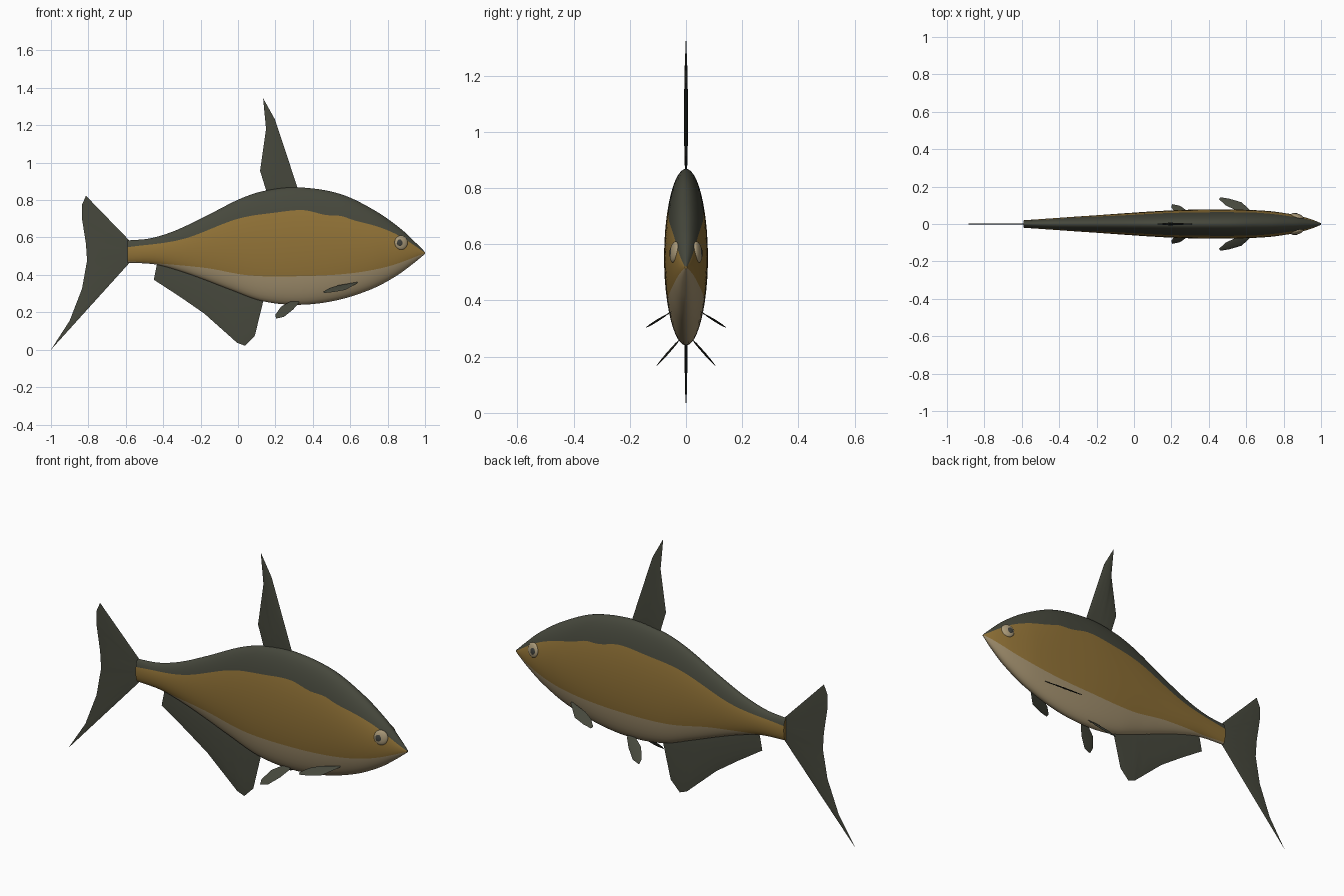
import bpy, bmesh, math
from mathutils import Vector

if "Cube" in bpy.data.objects:
    bpy.data.objects.remove(bpy.data.objects["Cube"])


def material(name, rgb):
    m = bpy.data.materials.new(name)
    m.diffuse_color = (*rgb, 1)
    m.use_nodes = True
    m.node_tree.nodes["Principled BSDF"].inputs["Base Color"].default_value = m.diffuse_color
    return m


DARK = material("dark olive", (0.062, 0.065, 0.046))
GOLD = material("golden brown", (0.285, 0.17, 0.038))
BELLY = material("pale belly", (0.37, 0.285, 0.16))
EYE = material("eye tan", (0.40, 0.32, 0.19))
PUPIL = material("pupil grey", (0.05, 0.052, 0.045))


def finish(bm, name, mats, angle=35):
    bmesh.ops.recalc_face_normals(bm, faces=bm.faces[:])
    me = bpy.data.meshes.new(name)
    bm.to_mesh(me)
    bm.free()
    ob = bpy.data.objects.new(name, me)
    bpy.context.collection.objects.link(ob)
    for m in mats:
        me.materials.append(m)
    bpy.ops.object.select_all(action='DESELECT')
    ob.select_set(True)
    bpy.context.view_layer.objects.active = ob
    bpy.ops.object.shade_smooth_by_angle(angle=math.radians(angle))
    return ob


def curve(pts, x):
    """Smooth curve through (x, value) points."""
    def slope(i):
        a, b = pts[max(i - 1, 0)], pts[min(i + 1, len(pts) - 1)]
        return (b[1] - a[1]) / (b[0] - a[0])
    i = 0
    while i < len(pts) - 2 and x > pts[i + 1][0]:
        i += 1
    (x0, y0), (x1, y1) = pts[i], pts[i + 1]
    h = x1 - x0
    t = (x - x0) / h
    return ((2*t**3 - 3*t*t + 1) * y0 + (t**3 - 2*t*t + t) * h * slope(i)
            + (3*t*t - 2*t**3) * y1 + (t**3 - t*t) * h * slope(i + 1))


# Body: side profile, half width and the two colour lines
TOP = [(-.59, .584), (-.47, .595), (-.34, .635), (-.18, .71), (.01, .806), (.144, .85),
       (.32, .868), (.545, .833), (.73, .745), (.866, .65), (.947, .575), (1, .522)]
LOW = [(-.59, .465), (-.444, .456), (-.31, .42), (-.18, .374), (-.04, .32), (.128, .26),
       (.32, .24), (.518, .262), (.705, .32), (.84, .39), (.93, .455), (1, .512)]
WIDE = [(-.59, .02), (-.2, .047), (.2, .073), (.45, .078), (.7, .071), (.85, .051),
        (.94, .028), (1, .004)]
UPPER = [(-.59, .548), (-.3, .59), (0, .70), (.2, .733), (.35, .746), (.47, .72), (.55, .715),
         (.62, .692), (.75, .657), (.86, .61), (1, .519)]
LOWER = [(-.59, .474), (-.18, .438), (.06, .397), (.33, .393), (.6, .408), (.81, .447), (1, .516)]

RINGS, SEG = 72, 8
bm = bmesh.new()
rings = []
for i in range(RINGS + 1):
    x = -.59 + 1.59 * i / RINGS
    t, b, w = curve(TOP, x), curve(LOW, x), curve(WIDE, x)
    zc, a = (t + b) / 2, (t - b) / 2
    up, lo = (math.asin(max(-.97, min(.97, (curve(c, x) - zc) / a))) for c in (UPPER, LOWER))
    lo = min(lo, up - .05)
    stops = [math.pi / 2, up, lo, -math.pi / 2]
    angs = [stops[k] + (stops[k + 1] - stops[k]) * j / SEG for k in range(3) for j in range(SEG)]
    angs.append(stops[3])
    side = [(w * math.cos(g), zc + a * math.sin(g)) for g in angs]
    loop = side + [(-y, z) for y, z in side[-2:0:-1]]
    rings.append([bm.verts.new((x, y, z)) for y, z in loop])
n = len(rings[0])
for r0, r1 in zip(rings, rings[1:]):
    for j in range(n):
        f = bm.faces.new((r0[j], r0[(j + 1) % n], r1[(j + 1) % n], r1[j]))
        f.material_index = min(j, n - 1 - j) // SEG
for r in (rings[0], rings[-1]):
    bm.faces.new(r).material_index = 1
finish(bm, "body", [DARK, GOLD, BELLY], 50)


def along(pts, u):
    s = u * (len(pts) - 1)
    i = min(int(s), len(pts) - 2)
    return Vector(pts[i]).lerp(Vector(pts[i + 1]), s - i)


def fin(name, root, tip, thick, rays=4, side=0, y0=0, z0=0, lean=0):
    """Thin ribbed fin between a root line and a tip line; leans outward below z0."""
    bm = bmesh.new()
    nu, nv = rays * (len(tip) - 1), 8
    normal = Vector((0, 1, side * lean)).normalized()
    for s in (1, -1):
        grid = []
        for i in range(nu + 1):
            u, row = i / nu, []
            for j in range(nv + 1):
                v = j / nv
                p = along(root, u).lerp(along(tip, u), v)
                bulge = max(0, math.sin(math.pi * u) * math.sin(math.pi * v)) ** .5
                if i in (0, nu) or j in (0, nv):
                    bulge = 0
                h = thick * bulge * (1 if i % 2 else .6)
                y = side * (y0 + (z0 - p.y) * lean)
                row.append(bm.verts.new(Vector((p.x, y, p.y)) + normal * s * h))
            grid.append(row)
        for i in range(nu):
            for j in range(nv):
                bm.faces.new((grid[i][j], grid[i + 1][j], grid[i + 1][j + 1], grid[i][j + 1]))
    bmesh.ops.remove_doubles(bm, verts=bm.verts[:], dist=1e-5)
    return finish(bm, name, [DARK], 40)


# Centre fins
fin("dorsal_fin", [(.33, .83), (.16, .82)],
    [(.198, 1.23), (.134, 1.345), (.15, 1.18), (.118, .957)], .007)
fin("anal_fin", [(-.43, .475), (-.1, .365), (.14, .28)],
    [(-.45, .374), (-.31, .283), (-.18, .193), (-.005, .037), (.037, .021), (.09, .075)], .005)
fin("tail_fin", [(-.575, .578), (-.575, .47)],
    [(-.813, .823), (-.834, .775), (-.834, .70), (-.813, .567), (-.807, .476),
     (-.834, .326), (-.9, .155), (-1, 0)], .004)

# Paired fins and eyes
for side, tag in ((-1, "right"), (1, "left")):
    fin("pelvic_fin_" + tag, [(.326, .26), (.278, .257), (.23, .23), (.2, .187)],
        [(.326, .25), (.294, .214), (.246, .176), (.203, .166)], .004,
        side=side, y0=.026, z0=.257, lean=.88)
    fin("pectoral_fin_" + tag, [(.64, .362), (.54, .345), (.49, .33), (.455, .31)],
        [(.64, .357), (.575, .32), (.51, .308), (.46, .303)], .004,
        side=side, y0=.052, z0=.36, lean=1.6)
    for name, mat, c, size in (("eye_", EYE, (.872, .041, .572), (.036, .014, .038)),
                               ("pupil_", PUPIL, (.868, .0515, .572), (.019, .006, .02))):
        bm = bmesh.new()
        bmesh.ops.create_uvsphere(bm, u_segments=24, v_segments=14, radius=1)
        ob = finish(bm, name + tag, [mat], 60)
        ob.location = (c[0], side * c[1], c[2])
        ob.scale = size
        ob.rotation_euler = (side * .12, 0, -side * .28)
